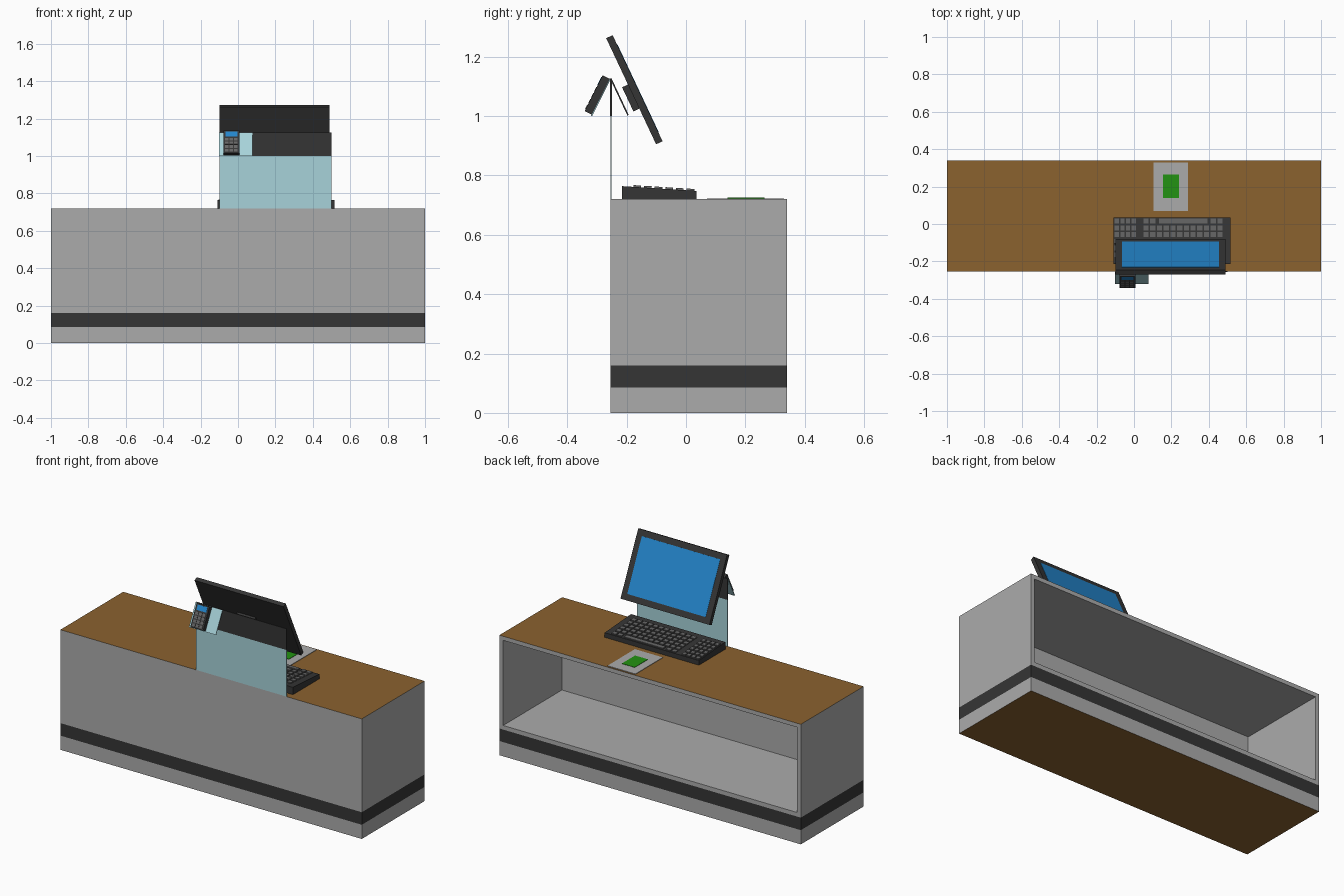
import bpy, bmesh, math
from mathutils import Matrix, Vector

if "Cube" in bpy.data.objects:
    bpy.data.objects.remove(bpy.data.objects["Cube"])


def mat(name, r, g, b):
    m = bpy.data.materials.new(name)
    m.diffuse_color = (r, g, b, 1)
    m.use_nodes = True
    m.node_tree.nodes["Principled BSDF"].inputs["Base Color"].default_value = m.diffuse_color
    return m


GREY = mat("counter grey", 0.41, 0.41, 0.41)
WOOD = mat("wood brown", 0.26, 0.122, 0.028)
DARK = mat("dark plastic", 0.036, 0.036, 0.036)
KEY = mat("key grey", 0.13, 0.13, 0.13)
BLUE = mat("screen blue", 0.017, 0.235, 0.60)
GLASS = mat("pale glass", 0.39, 0.65, 0.70)
GREEN = mat("scanner green", 0.016, 0.29, 0.006)


def finish(name, bm, *mats):
    bmesh.ops.recalc_face_normals(bm, faces=bm.faces)
    me = bpy.data.meshes.new(name)
    bm.to_mesh(me)
    bm.free()
    for m in mats:
        me.materials.append(m)
    ob = bpy.data.objects.new(name, me)
    bpy.context.collection.objects.link(ob)
    return ob


def boxes(name, material, items, frame=Matrix()):
    """items: (centre, size) pairs, in the given frame."""
    bm = bmesh.new()
    for c, s in items:
        bmesh.ops.create_cube(bm, size=1, matrix=frame @ Matrix.Translation(c)
                              @ Matrix.Diagonal((*s, 1)))
    return finish(name, bm, material)


def span(name, material, x0, x1, y0, y1, z0, z1):
    return boxes(name, material, [(((x0 + x1) / 2, (y0 + y1) / 2, (z0 + z1) / 2),
                                   (x1 - x0, y1 - y0, z1 - z0))])


def tilted(x, y, z, degrees):
    return Matrix.Translation((x, y, z)) @ Matrix.Rotation(math.radians(degrees), 4, 'X')


# Counter: box with a dark band and a recessed shelf space at the back
Y0, Y1, H = -0.255, 0.34, 0.72
bm = bmesh.new()
bmesh.ops.create_cube(bm, size=1, matrix=Matrix.Translation((0, (Y0 + Y1) / 2, H / 2))
                      @ Matrix.Diagonal((2, Y1 - Y0, H, 1)))
for z in (0.085, 0.16):
    bmesh.ops.bisect_plane(bm, geom=bm.verts[:] + bm.edges[:] + bm.faces[:],
                           plane_co=(0, 0, z), plane_no=(0, 0, 1))
bm.normal_update()
for f in bm.faces:
    z = f.calc_center_median().z
    if abs(f.normal.z) > 0.9:
        f.material_index = 1
    elif 0.085 < z < 0.16:
        f.material_index = 2
back = [f for f in bm.faces if f.normal.y > 0.9 and f.calc_center_median().z > 0.16]
bmesh.ops.inset_individual(bm, faces=back, thickness=0.035)
inner = bmesh.ops.extrude_discrete_faces(bm, faces=back)["faces"]
bmesh.ops.translate(bm, verts=inner[0].verts[:], vec=(0, -0.557, 0))
finish("counter", bm, GREY, WOOD, DARK)

# Scanner plate in the counter top
span("scanner_plate", GREY, 0.105, 0.29, 0.07, 0.33, H, H + 0.003)
span("scanner_window", GREEN, 0.155, 0.24, 0.14, 0.265, H + 0.002, H + 0.005)

# Glass screen with the dark panel above it
span("glass_screen", GLASS, -0.1, 0.5, -0.255, -0.251, H, 1.0)
span("dark_panel", DARK, -0.1, 0.5, -0.256, -0.25, 1.0, 1.127)

# Monitor, tilted back: local y runs down the screen, local z faces the cashier
mon = tilted(0.195, -0.174, 1.089, -64.8)
boxes("monitor_body", DARK, [((0, 0, 0), (0.59, 0.395, 0.024))], mon)
boxes("monitor_screen", BLUE, [((0, 0, 0.012), (0.52, 0.325, 0.003))], mon)
boxes("monitor_mount", DARK, [((0, 0.02, -0.022), (0.12, 0.09, 0.024))], mon)
boxes("mount_plate", DARK, [((0, 0, 0), (0.2, 0.135, 0.005))],
      tilted(0.195, -0.224, 1.064, -64.8))

# Card reader on a sloping glass plate, facing the customer
boxes("reader_plate", GLASS, [((0, 0, 0), (0.178, 0.14, 0.004))],
      tilted(-0.012, -0.287, 1.063, 63.3))
rd = tilted(-0.035, -0.299, 1.071, 63.3)
boxes("reader_body", DARK, [((0, 0, 0), (0.085, 0.135, 0.027))], rd)
boxes("reader_screen", BLUE, [((0, 0.046, 0.0135), (0.065, 0.03, 0.003))], rd)
boxes("reader_keys", KEY, [((-0.024 + 0.024 * i, 0.014 - 0.022 * j, 0.0135),
                            (0.019, 0.016, 0.004))
                           for i in range(3) for j in range(4)], rd)

# Keyboard: wedge body
profile = [(-0.215, H), (0.035, H), (0.035, 0.748), (-0.215, 0.764)]
bm = bmesh.new()
face = bm.faces.new([bm.verts.new((-0.11, y, z)) for y, z in profile])
ext = bmesh.ops.extrude_face_region(bm, geom=[face])["geom"]
bmesh.ops.translate(bm, verts=[v for v in ext if isinstance(v, bmesh.types.BMVert)],
                    vec=(0.625, 0, 0))
finish("keyboard_body", bm, DARK)

# Keys: number pad, main block and space bar, following the slope
slope = math.degrees(math.atan2(-0.016, 0.25))
kb = tilted(0, 0.035, 0.748, slope)
keys = []
for r in range(6):
    y = -0.02 - 0.036 * r
    keys += [((-0.092 + 0.03 * c, y, 0.002), (0.023, 0.026, 0.008)) for c in range(4)]
    if r == 0:
        keys += [((0.2625, y, 0.002), (0.26, 0.026, 0.008))]
        cols = (0, 1, 10, 11)
    else:
        cols = range(12)
    keys += [((0.064 + 0.036 * c, y, 0.002), (0.028, 0.026, 0.008)) for c in cols]
boxes("keyboard_keys", KEY, keys, kb)
